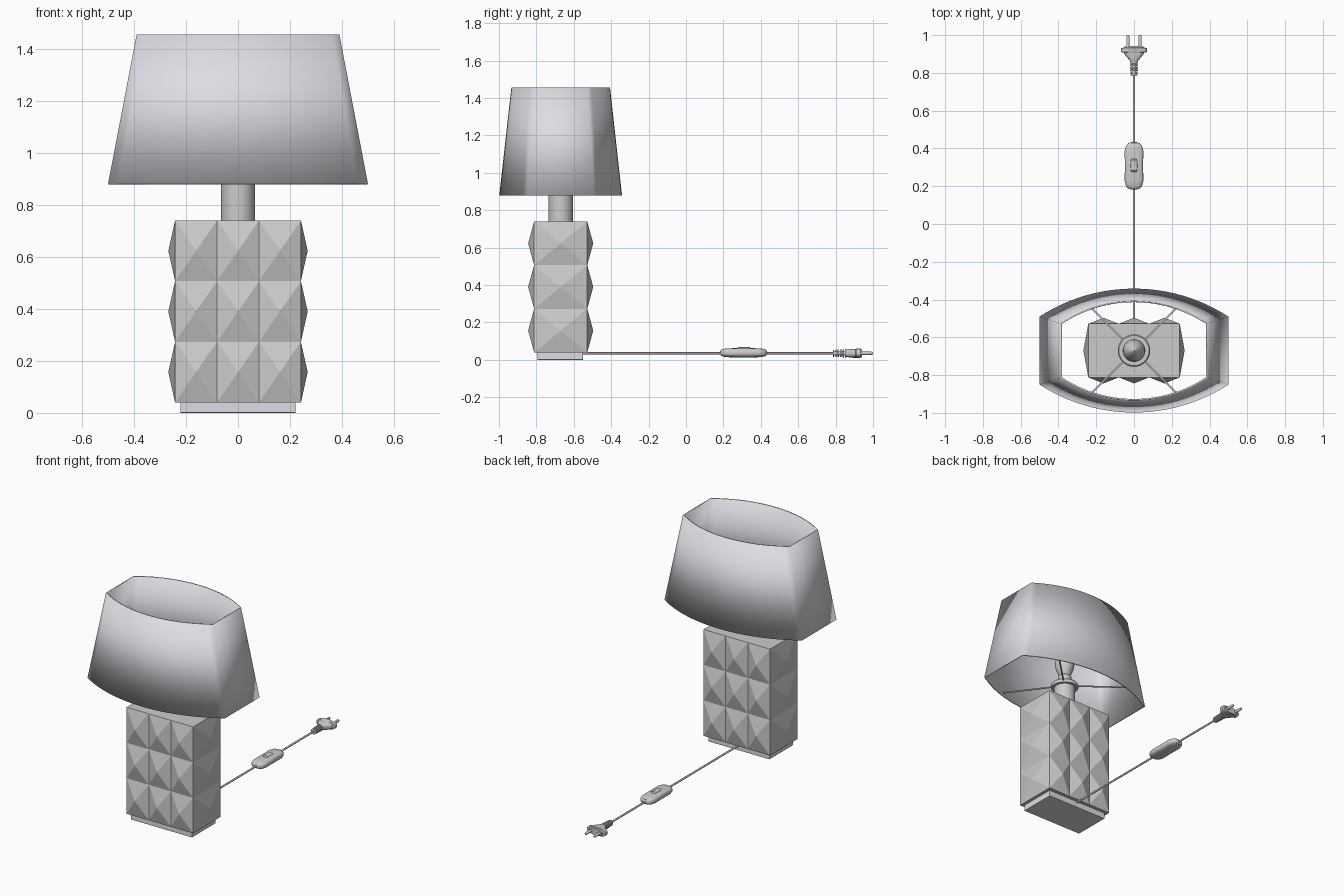
import bpy, bmesh, math
from mathutils import Vector

if "Cube" in bpy.data.objects:
    bpy.data.objects.remove(bpy.data.objects["Cube"])

CY = -0.67  # lamp axis in y


def finish(name, bm, smooth=True, angle=35):
    bmesh.ops.recalc_face_normals(bm, faces=bm.faces)
    me = bpy.data.meshes.new(name)
    bm.to_mesh(me)
    bm.free()
    ob = bpy.data.objects.new(name, me)
    bpy.context.collection.objects.link(ob)
    bpy.ops.object.select_all(action='DESELECT')
    ob.select_set(True)
    bpy.context.view_layer.objects.active = ob
    if smooth:
        bpy.ops.object.shade_smooth_by_angle(angle=math.radians(angle))
    return ob


def loft(name, rings, caps=True, smooth=True):
    bm = bmesh.new()
    vs = [[bm.verts.new(p) for p in r] for r in rings]
    n = len(vs[0])
    for a, b in zip(vs, vs[1:]):
        for i in range(n):
            j = (i + 1) % n
            bm.faces.new((a[i], a[j], b[j], b[i]))
    if caps:
        bm.faces.new(vs[0])
        bm.faces.new(vs[-1])
    return finish(name, bm, smooth)


def lathe(name, profile, n=32):
    rings = [[(r * math.cos(k * math.tau / n), CY + r * math.sin(k * math.tau / n), z)
              for k in range(n)] for r, z in profile]
    return loft(name, rings)


def along_y(name, sections, x=0, z=0.035, n=20, power=1.0):
    def s(v):
        return math.copysign(abs(v) ** power, v)
    rings = [[(x + rx * s(math.cos(k * math.tau / n)), y, z + rz * s(math.sin(k * math.tau / n)))
              for k in range(n)] for y, rx, rz in sections]
    return loft(name, rings)


def box(name, lo, hi, bevel=0.0):
    x0, y0, z0 = lo
    x1, y1, z1 = hi
    ob = loft(name, [[(x0, y0, z), (x1, y0, z), (x1, y1, z), (x0, y1, z)] for z in (z0, z1)],
              smooth=False)
    if bevel:
        m = ob.modifiers.new("bevel", 'BEVEL')
        m.width, m.segments = bevel, 2
    return ob


# Hollow body studded with pyramids: 3 x 3 on the wide sides, 1 x 3 on the ends
def studded_shell(bm, hx, hy, z0, z1, rows=3):
    def panel(a, b, cols, depth):
        a, b = Vector(a), Vector(b)
        out = Vector(((b - a).y, -(b - a).x, 0)).normalized()
        for i in range(cols):
            for j in range(rows):
                p, q = a.lerp(b, i / cols), a.lerp(b, (i + 1) / cols)
                za, zb = z0 + (z1 - z0) * j / rows, z0 + (z1 - z0) * (j + 1) / rows
                c = [bm.verts.new((v.x, v.y, z)) for v, z in ((p, za), (q, za), (q, zb), (p, zb))]
                t = (p + q) / 2 + out * depth
                tip = bm.verts.new((t.x, t.y, (za + zb) / 2))
                for k in range(4):
                    bm.faces.new((c[k], c[(k + 1) % 4], tip))
    cs = [(-hx, CY - hy, 0), (hx, CY - hy, 0), (hx, CY + hy, 0), (-hx, CY + hy, 0)]
    for k in range(4):
        wide = k % 2 == 0
        panel(cs[k], cs[(k + 1) % 4], 3 if wide else 1, 0.032 if wide else 0.026)
    # floor follows the column divisions of the walls
    for i in range(3):
        xa, xb = -hx + 2 * hx * i / 3, -hx + 2 * hx * (i + 1) / 3
        bm.faces.new([bm.verts.new(p) for p in ((xa, CY - hy, z0), (xb, CY - hy, z0),
                                                (xb, CY + hy, z0), (xa, CY + hy, z0))])
    bmesh.ops.remove_doubles(bm, verts=bm.verts, dist=1e-5)


bm = bmesh.new()
studded_shell(bm, 0.242, 0.142, 0.04, 0.74)
studded_shell(bm, 0.200, 0.113, 0.07, 0.74)
bmesh.ops.bridge_loops(bm, edges=[e for e in bm.edges if e.is_boundary])
finish("studded_body", bm, smooth=False)

shade_mat = bpy.data.materials.new("pale_fabric")
shade_mat.diffuse_color = (0.72, 0.72, 0.77, 0.9)
shade_mat.use_nodes = True
shade_mat.node_tree.nodes["Principled BSDF"].inputs["Base Color"].default_value = shade_mat.diffuse_color

# Plinth
plinth = box("base_plinth", (-0.222, CY - 0.125, 0), (0.222, CY + 0.12, 0.042), 0.003)
plinth.data.materials.append(shade_mat)

# Stem, shade ring, socket and bulb
lathe("stem", [(0.065, 0.07), (0.065, 0.905), (0.06, 0.91)])
lathe("shade_ring", [(0.062, 0.905), (0.082, 0.905), (0.086, 0.912), (0.086, 0.925),
                     (0.08, 0.932), (0.04, 0.932)])
lathe("socket", [(0.042, 0.93), (0.042, 0.985), (0.036, 0.99)])
lathe("bulb", [(0.03, 0.985), (0.042, 1.01), (0.055, 1.04), (0.06, 1.07), (0.055, 1.105),
               (0.042, 1.14), (0.025, 1.17), (0.01, 1.19), (0.002, 1.196)])
box("cross_bar", (-0.2, CY - 0.008, 0.68), (0.2, CY + 0.008, 0.70))


# Lampshade: bowed front and back, flat ends, tapering upward
def outline(hx, side, mid, z, n=24):
    sag = mid - side
    r = (hx * hx + sag * sag) / (2 * sag)
    a = math.asin(hx / r)
    pts = []
    for k in range(n + 1):
        t = -a + 2 * a * k / n
        pts.append((r * math.sin(t), mid - r + r * math.cos(t)))
    pts += [(-x, -y) for x, y in pts]
    return [(x, CY + y, z) for x, y in pts]


shade = loft("lampshade", [outline(0.5, 0.18, 0.328, 0.88), outline(0.39, 0.145, 0.264, 1.455)],
             caps=False)
sol = shade.modifiers.new("thickness", 'SOLIDIFY')
sol.thickness, sol.offset, sol.use_even_offset = 0.008, -1, True
shade.data.materials.append(shade_mat)


# Wires: shade spokes and power cord
def wire(name, pts, r):
    cu = bpy.data.curves.new(name, 'CURVE')
    cu.dimensions, cu.bevel_depth, cu.bevel_resolution, cu.use_fill_caps = '3D', r, 2, True
    sp = cu.splines.new('POLY')
    sp.points.add(len(pts) - 1)
    for p, co in zip(sp.points, pts):
        p.co = (*co, 1)
    bpy.context.collection.objects.link(bpy.data.objects.new(name, cu))


for sx in (-1, 1):
    for sy in (-1, 1):
        wire("shade_spoke", [(sx * 0.055, CY + sy * 0.055, 0.918),
                             (sx * 0.272, CY + sy * 0.272, 0.893)], 0.005)
wire("power_cord", [(0, CY + 0.1, 0.035), (0, 0.82, 0.035)], 0.006)

# Inline switch with rocker
along_y("cord_switch", [(0.183, 0.016, 0.008), (0.188, 0.03, 0.016), (0.2, 0.042, 0.021),
                        (0.23, 0.05, 0.024), (0.31, 0.048, 0.025), (0.385, 0.05, 0.024),
                        (0.415, 0.042, 0.021), (0.428, 0.03, 0.016), (0.433, 0.016, 0.008)],
        z=0.038, n=28, power=0.7)
along_y("switch_rocker", [(0.275, 0.012, 0.006), (0.282, 0.017, 0.012), (0.31, 0.018, 0.01),
                          (0.338, 0.017, 0.012), (0.345, 0.012, 0.006)], z=0.058, power=0.6)

# Plug: ribbed strain relief, flared body, two pins
ribs = []
for i in range(6):
    y, r = 0.785 + i * 0.013, 0.019 + i * 0.0006
    ribs += [(y, 0.012, 0.012), (y, r, r), (y + 0.007, r, r), (y + 0.007, 0.012, 0.012)]
along_y("strain_relief", ribs + [(0.87, 0.012, 0.012)])
along_y("plug_body", [(0.858, 0.019, 0.018), (0.868, 0.024, 0.021), (0.885, 0.04, 0.023),
                      (0.9, 0.05, 0.024), (0.907, 0.054, 0.024), (0.91, 0.068, 0.026),
                      (0.932, 0.068, 0.026), (0.934, 0.052, 0.022), (0.942, 0.048, 0.02)],
        n=28, power=0.75)
for sx in (-1, 1):
    along_y("plug_pin", [(0.935, 0.009, 0.009), (0.992, 0.009, 0.009), (1.0, 0.005, 0.005)],
            x=sx * 0.032, n=16)
